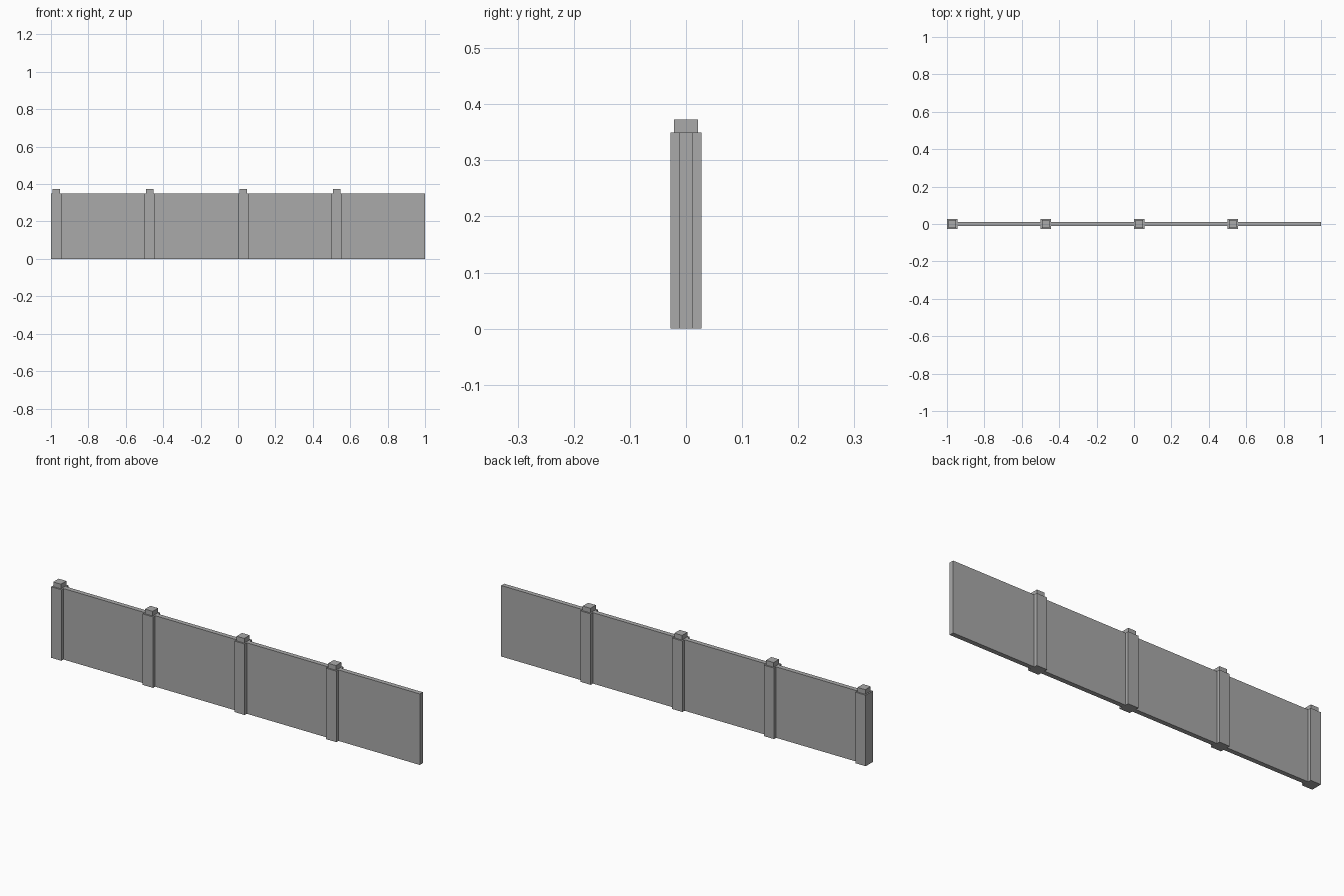
import bpy

if "Cube" in bpy.data.objects:
    bpy.data.objects.remove(bpy.data.objects["Cube"])

# One flat grey for the whole fence
grey = bpy.data.materials.new("concrete_grey")
grey.diffuse_color = (0.40, 0.40, 0.40, 1)
grey.use_nodes = True
grey.node_tree.nodes["Principled BSDF"].inputs["Base Color"].default_value = grey.diffuse_color


def box(name, x0, x1, half_y, z0, z1):
    """Axis-aligned box, centred on y = 0."""
    bpy.ops.mesh.primitive_cube_add(size=1, location=((x0 + x1) / 2, 0, (z0 + z1) / 2))
    ob = bpy.context.object
    ob.name = name
    ob.scale = (x1 - x0, 2 * half_y, z1 - z0)
    bpy.ops.object.transform_apply(location=False, rotation=False, scale=True)
    ob.data.materials.append(grey)
    return ob


BAY, POST, HEIGHT = 0.5, 0.056, 0.35
CAP_INSET, CAP_TOP = 0.007, 0.373

for i in range(4):
    x = -1 + i * BAY
    # Square post with a smaller cap block
    box(f"post_{i + 1}", x, x + POST, POST / 2, 0, HEIGHT)
    box(f"post_cap_{i + 1}", x + CAP_INSET, x + POST - CAP_INSET,
        POST / 2 - CAP_INSET, HEIGHT, CAP_TOP)
    # Thin wall panel up to the next post
    box(f"panel_{i + 1}", x + POST, x + BAY, 0.0115, 0, HEIGHT)
